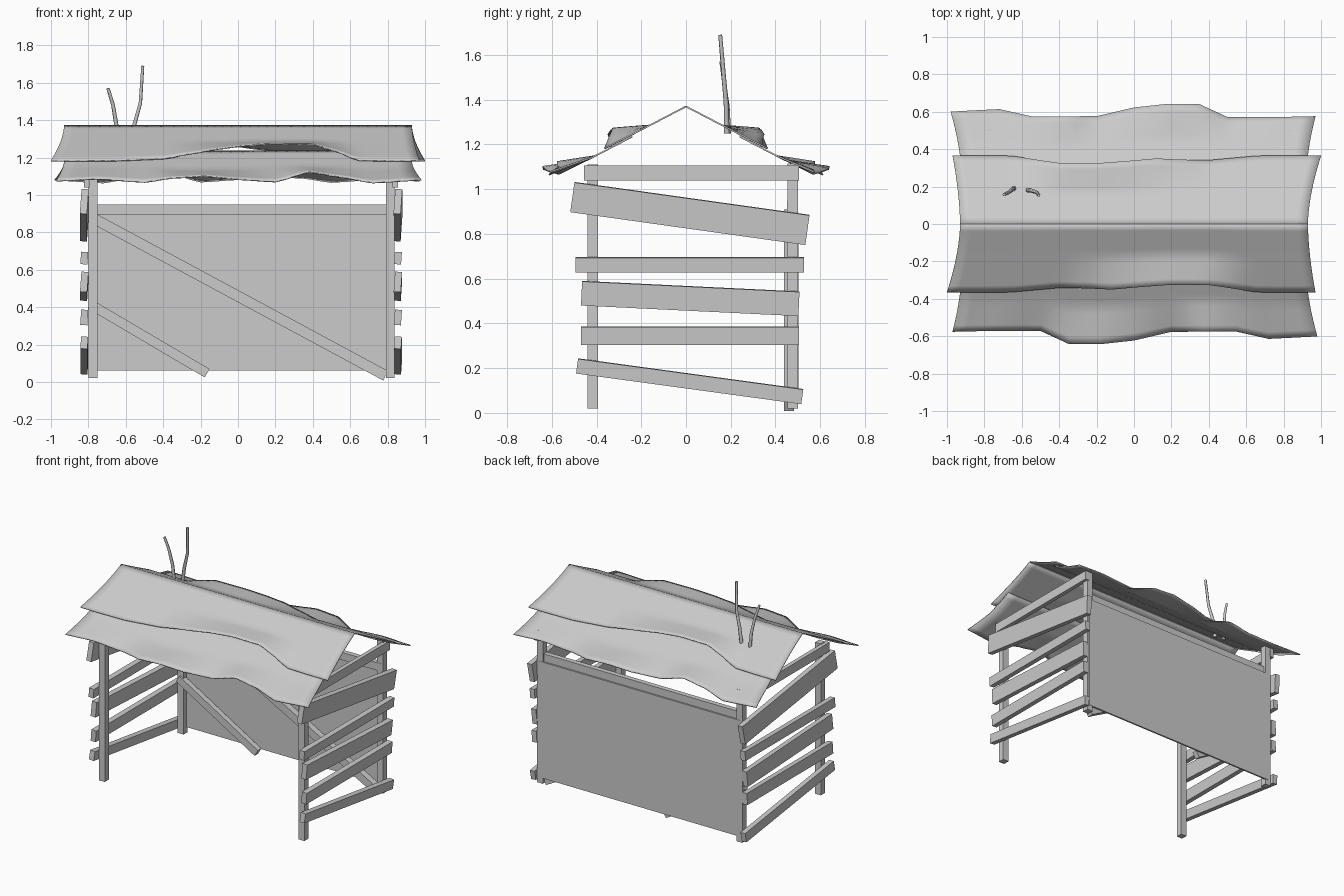
import bpy, bmesh, math
from mathutils import Matrix, Vector

if "Cube" in bpy.data.objects:
    bpy.data.objects.remove(bpy.data.objects["Cube"])


def add_object(name, bm):
    mesh = bpy.data.meshes.new(name)
    bm.to_mesh(mesh)
    bm.free()
    obj = bpy.data.objects.new(name, mesh)
    bpy.context.collection.objects.link(obj)
    return obj


def beam(name, a, b, width, depth, normal, roll=0):
    """Plank from a to b; depth runs along normal, width across it."""
    a, b, n = Vector(a), Vector(b), Vector(normal)
    d = (b - a).normalized()
    turn = Matrix((d, n.cross(d), n)).transposed().to_4x4()
    size = Matrix.Diagonal(((b - a).length, width, depth, 1))
    bm = bmesh.new()
    bmesh.ops.create_cube(bm, size=1)
    bm.transform(Matrix.Translation((a + b) / 2)
                 @ Matrix.Rotation(math.radians(roll), 4, d) @ turn @ size)
    return add_object(name, bm)


X, Y = (1, 0, 0), (0, 1, 0)

# Corner posts
for side, x in (("right", -0.775), ("left", 0.813)):
    for end, y, top in (("front", -0.417, 1.11), ("back", 0.477, 1.115)):
        beam(f"{end}_{side}_post", (x, y, 0.02), (x, y, top), 0.046, 0.046, X)

# Side slats: front height, back height, front y, back y, width
slats = [
    (0.965, 0.818, -0.508, 0.543, 0.134),
    (0.662, 0.662, -0.495, 0.527, 0.066),
    (0.535, 0.488, -0.467, 0.505, 0.108),
    (0.345, 0.345, -0.470, 0.505, 0.082),
    (0.210, 0.073, -0.487, 0.520, 0.066),
]
for side, x in (("right", -0.822), ("left", 0.855)):
    for i, (z0, z1, y0, y1, w) in enumerate(slats):
        beam(f"{side}_slat_{i + 1}", (x, y0, z0), (x, y1, z1), w, 0.038, X, 4)
    inner = x * 0.983
    beam(f"{side}_top_beam", (inner, -0.455, 1.072), (inner, 0.505, 1.072), 0.066, 0.03, X)

# Back wall, its top rail and the braces
beam("back_panel", (-0.785, 0.496, 0.478), (0.82, 0.496, 0.478), 0.836, 0.012, Y)
beam("back_rail", (-0.79, 0.47, 0.922), (0.83, 0.47, 0.922), 0.056, 0.036, Y)
beam("long_brace", (-0.79, 0.46, 0.884), (0.79, 0.46, 0.033), 0.057, 0.045, Y)
beam("short_brace", (-0.79, 0.462, 0.415), (-0.165, 0.462, 0.047), 0.052, 0.04, Y)

# Roof sheets: points along the lower edge as (x, distance from ridge, height)
SLOPE, RIDGE = 0.52, 1.37
upper_edge = [
    (-1.0, 0.365, 1.182), (-0.82, 0.365, 1.182), (-0.65, 0.363, 1.183), (-0.4, 0.34, 1.193),
    (-0.25, 0.343, 1.22), (-0.12, 0.35, 1.243), (0.03, 0.337, 1.262), (0.18, 0.326, 1.272),
    (0.4, 0.326, 1.27), (0.5, 0.34, 1.24), (0.65, 0.363, 1.184), (0.8, 0.365, 1.182),
    (0.97, 0.365, 1.182),
]
lower_edge = [
    (-0.97, 0.575, 1.075), (-0.75, 0.57, 1.085), (-0.5, 0.57, 1.068), (-0.35, 0.64, 1.09),
    (-0.18, 0.642, 1.1), (0.0, 0.622, 1.083), (0.2, 0.575, 1.07), (0.38, 0.575, 1.122),
    (0.55, 0.575, 1.095), (0.72, 0.613, 1.065), (0.98, 0.6, 1.08),
]


def refine(points, steps=3):
    """Ease between the edge points so the sheet ripples softly."""
    pts = [Vector(p) for p in points]
    out = []
    for p, q in zip(pts, pts[1:]):
        for k in range(steps):
            s = k / steps
            v = p.lerp(q, s)
            v.z = p.z + (q.z - p.z) * (0.5 * s + 0.5 * s * s * (3 - 2 * s))
            out.append(v)
    return out + [pts[-1]]


def roof_sheet(name, edge, start, half_width, drop, flip):
    bm = bmesh.new()
    rows, pts = 10, refine(edge)
    x0, x1 = pts[0].x, pts[-1].x
    grid = []
    for r in range(rows + 1):
        t = r / rows
        row = []
        for p in pts:
            top_x = half_width * (2 * (p.x - x0) / (x1 - x0) - 1)
            x = top_x + (p.x - top_x) * t ** 1.7
            y = start + (p.y - start) * t
            lift = p.z - (RIDGE - SLOPE * p.y)
            curl = max(0, (t - 0.5) / 0.5)
            z = RIDGE - SLOPE * y - drop * (1 - curl) + lift * curl
            row.append(bm.verts.new((x, -y, z)))
        grid.append(row)
    for a, b in zip(grid, grid[1:]):
        for i in range(len(pts) - 1):
            bm.faces.new((a[i], b[i], b[i + 1], a[i + 1]))
    if flip:
        bm.transform(Matrix.Rotation(math.pi, 4, "Z"))
    obj = add_object(name, bm)
    solid = obj.modifiers.new("Thickness", "SOLIDIFY")
    solid.thickness = 0.007
    solid.offset = 0
    bpy.ops.object.select_all(action="DESELECT")
    obj.select_set(True)
    bpy.context.view_layer.objects.active = obj
    bpy.ops.object.shade_smooth_by_angle(angle=math.radians(35))


for place, flip in (("front", False), ("back", True)):
    roof_sheet(f"{place}_upper_roof_sheet", upper_edge, 0.0, 0.93, 0.0, flip)
    roof_sheet(f"{place}_lower_roof_sheet", lower_edge, 0.24, 0.92, 0.01, flip)

# Bent rods standing on the roof
rods = {
    "short_rod": [(-0.64, 0.19, 1.25), (-0.65, 0.185, 1.37), (-0.668, 0.17, 1.48), (-0.695, 0.157, 1.57)],
    "tall_rod": [(-0.572, 0.182, 1.25), (-0.553, 0.18, 1.38), (-0.522, 0.17, 1.49), (-0.509, 0.153, 1.69)],
}
for name, path in rods.items():
    curve = bpy.data.curves.new(name, "CURVE")
    curve.dimensions = "3D"
    curve.bevel_depth = 0.011
    curve.bevel_resolution = 1
    curve.use_fill_caps = True
    spline = curve.splines.new("POLY")
    spline.points.add(len(path) - 1)
    for i, (point, co) in enumerate(zip(spline.points, path)):
        point.co = (*co, 1)
        point.radius = 1.15 - 0.12 * i
    bpy.context.collection.objects.link(bpy.data.objects.new(name, curve))
